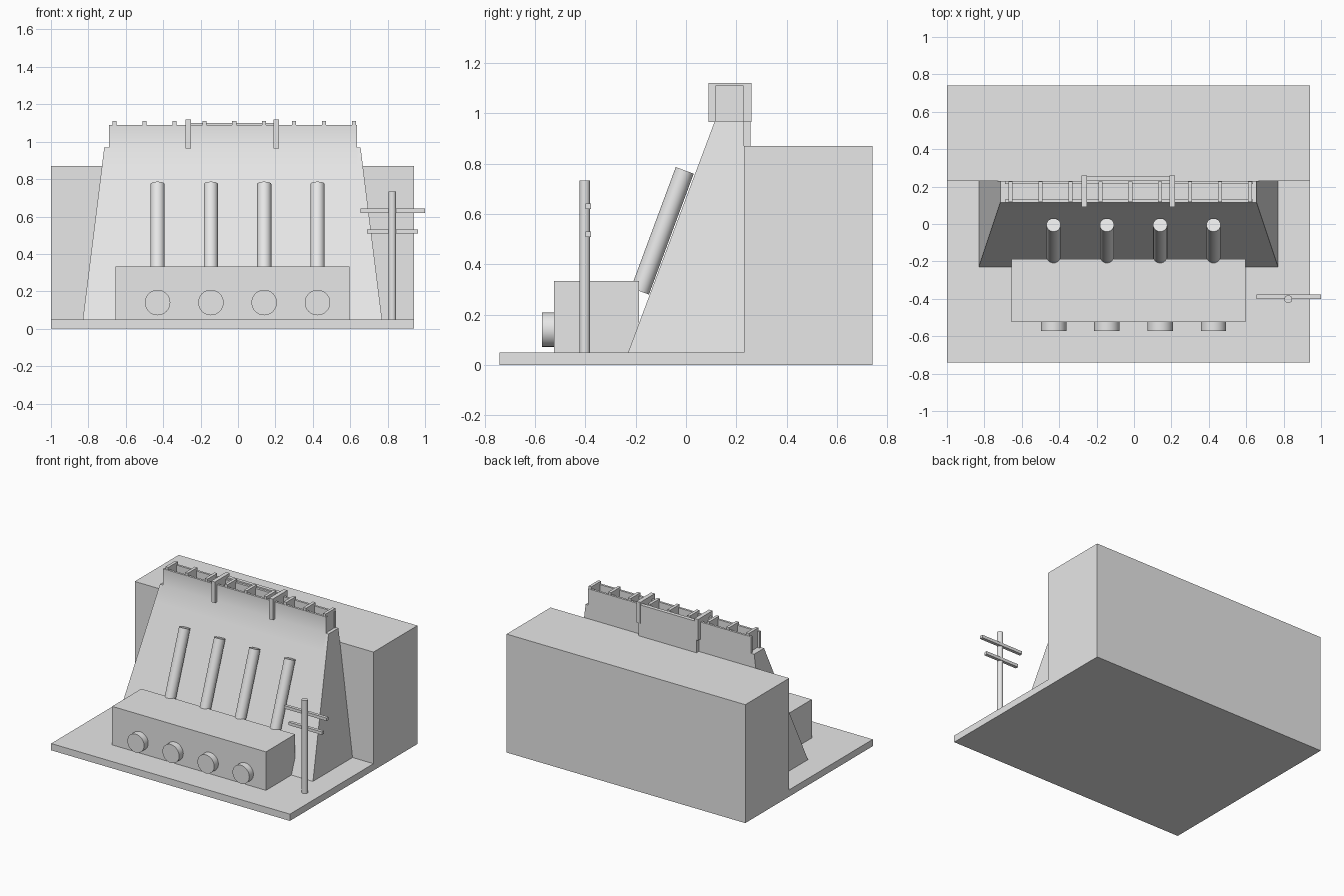
import bpy, bmesh, math
from mathutils import Vector

if "Cube" in bpy.data.objects:
    bpy.data.objects.remove(bpy.data.objects["Cube"])

GREY = (0.8, 0.8, 0.8, 1)
concrete = bpy.data.materials.new("concrete_grey")
concrete.use_nodes = True
concrete.diffuse_color = GREY
concrete.node_tree.nodes["Principled BSDF"].inputs["Base Color"].default_value = GREY


def finish(name, bm, smooth=False):
    bmesh.ops.recalc_face_normals(bm, faces=bm.faces)
    mesh = bpy.data.meshes.new(name)
    bm.to_mesh(mesh)
    bm.free()
    mesh.materials.append(concrete)
    obj = bpy.data.objects.new(name, mesh)
    bpy.context.collection.objects.link(obj)
    if smooth:
        bpy.ops.object.select_all(action='DESELECT')
        obj.select_set(True)
        bpy.context.view_layer.objects.active = obj
        bpy.ops.object.shade_smooth_by_angle(angle=math.radians(35))
    return obj


def box(name, x, y, z):
    bm = bmesh.new()
    bmesh.ops.create_cube(bm, size=1)
    for v in bm.verts:
        v.co = [r[0] if c < 0 else r[1] for c, r in zip(v.co, (x, y, z))]
    return finish(name, bm)


def tube(name, start, end, radius):
    start, end = Vector(start), Vector(end)
    axis = end - start
    bm = bmesh.new()
    bmesh.ops.create_cone(bm, cap_ends=True, segments=32, radius1=radius,
                          radius2=radius, depth=axis.length)
    obj = finish(name, bm, True)
    obj.rotation_euler = axis.to_track_quat('Z', 'Y').to_euler()
    obj.location = (start + end) / 2
    return obj


# Ground slab and reservoir block in one L-shaped profile
bm = bmesh.new()
profile = [(-.74, 0), (.74, 0), (.74, .87), (.23, .87), (.23, .05), (-.74, .05)]
face = bm.faces.new([bm.verts.new((-1, y, z)) for y, z in profile])
side = bmesh.ops.extrude_face_region(bm, geom=[face])["geom"]
for v in side:
    if isinstance(v, bmesh.types.BMVert):
        v.co.x = .94
finish("ground_and_reservoir", bm)

# Sloping dam wall, its face blending into the front parapet
P0, P1, BACK, CREST, TOP = -.69, .635, .23, .97, 1.09
bm = bmesh.new()
rings = []
for z in (.05, .86, CREST):
    t = (z - .05) / (CREST - .05)
    left, right, front = -.83 + .115 * t, .77 - .115 * t, -.23 + .345 * t
    ring = [(left, front), (P0, front), (P1, front), (right, front),
            (right, BACK), (left, BACK)]
    rings.append([bm.verts.new((x, y, z)) for x, y in ring])
for low, high in zip(rings, rings[1:]):
    for i in range(6):
        j = (i + 1) % 6
        bm.faces.new((low[i], low[j], high[j], high[i]))
bm.faces.new(rings[0])
crest = bm.faces.new(rings[-1])
a, b = rings[-1][1:3]
front_y = a.co.y
c, d = bm.verts.new((P1, front_y, TOP)), bm.verts.new((P0, front_y, TOP))
e, f = bm.verts.new((P1, front_y + .016, TOP)), bm.verts.new((P0, front_y + .016, TOP))
g, h = bm.verts.new((P1, front_y + .016, CREST)), bm.verts.new((P0, front_y + .016, CREST))
bmesh.ops.delete(bm, geom=[crest], context='FACES_ONLY')
p, q, r, s = rings[-1][0], *rings[-1][3:]
for loop in ((a, b, c, d), (d, c, e, f), (f, e, g, h), (a, d, f, h), (b, g, e, c),
             (p, a, h, s), (h, g, r, s), (b, q, r, g)):
    bm.faces.new(loop)
finish("dam_wall", bm, True)

# Back parapet, cross fins and gate frames along the crest
box("back_parapet", (P0, P1), (BACK - .016, BACK), (CREST, TOP))
for i in range(9):
    x = -.66 + .16 * i
    box("crest_fin", (x - .011, x + .011), (.117, .228), (CREST, 1.11))
for x in (-.265, .205):
    box("gate_frame", (x - .015, x + .015), (.09, .26), (.965, 1.12))
box("gate_panel", (-.265, .205), (BACK, .257), (.87, 1.1))

# Powerhouse with outlets and penstocks
box("powerhouse", (-.655, .595), (-.525, -.187), (.05, .333))
for i in range(4):
    x = -.43 + .285 * i
    tube("outlet", (x, -.52, .14), (x, -.573, .14), .068)
    tube("penstock", (x, -.183, .293), (x, -.005, .773), .038)

# Utility pole with two crossarms
tube("utility_pole", (.825, -.402, .05), (.825, -.402, .733), .021)
box("upper_crossarm", (.655, 1), (-.4, -.377), (.62, .642))
box("lower_crossarm", (.69, .962), (-.4, -.377), (.508, .53))
